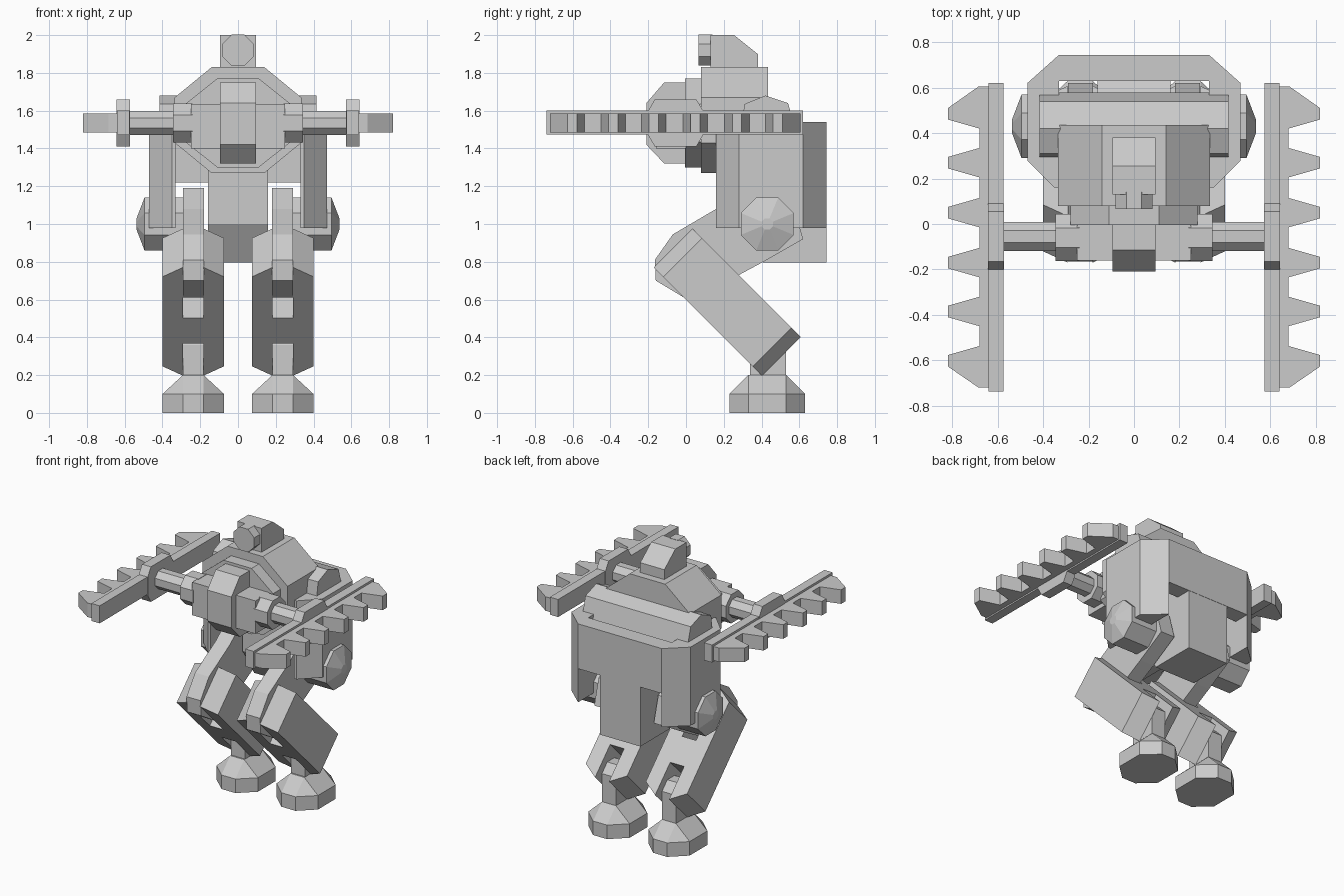
import bpy, bmesh
from math import pi, cos, sin
from mathutils import Vector, Matrix

if "Cube" in bpy.data.objects:
    bpy.data.objects.remove(bpy.data.objects["Cube"])


def finish(name, bm, mirror):
    bmesh.ops.recalc_face_normals(bm, faces=bm.faces)
    me = bpy.data.meshes.new(name)
    bm.to_mesh(me)
    bm.free()
    ob = bpy.data.objects.new(name, me)
    bpy.context.collection.objects.link(ob)
    if mirror:
        m = ob.modifiers.new("mirror", 'MIRROR')
        m.use_mirror_merge = False
    return ob


def prism(name, pts, axis, a, b, mirror=False, matrix=None):
    """Extrude a 2D outline along an axis: x takes (y,z), y takes (x,z), z takes (x,y)."""
    place = {'x': lambda p, t: (t, p[0], p[1]),
             'y': lambda p, t: (p[0], t, p[1]),
             'z': lambda p, t: (p[0], p[1], t)}[axis]
    bm = bmesh.new()
    lo = [bm.verts.new(place(p, a)) for p in pts]
    hi = [bm.verts.new(place(p, b)) for p in pts]
    bm.faces.new(lo)
    bm.faces.new(hi)
    n = len(pts)
    for i in range(n):
        j = (i + 1) % n
        bm.faces.new((lo[i], lo[j], hi[j], hi[i]))
    if matrix:
        bm.transform(matrix)
    return finish(name, bm, mirror)


def hull(name, pts, mirror=False):
    bm = bmesh.new()
    for p in pts:
        bm.verts.new(p)
    bmesh.ops.convex_hull(bm, input=bm.verts)
    bmesh.ops.dissolve_limit(bm, angle_limit=0.02, verts=bm.verts, edges=bm.edges)
    return finish(name, bm, mirror)


def rect(x0, x1, y0, y1):
    return [(x0, y0), (x1, y0), (x1, y1), (x0, y1)]


def octo(cx, cy, w, h, fw, fh):
    """Octagon with half sizes w, h and half flats fw, fh."""
    return [(cx + x, cy + y) for x, y in
            [(fw, h), (w, fh), (w, -fh), (fw, -h), (-fw, -h), (-w, -fh), (-w, fh), (-fw, h)]]


def ring(cx, cy, r):
    return octo(cx, cy, r, r, r * 0.414, r * 0.414)


# Rear shell: hanging side panels and back wall
prism("side_panel", [(.33, .16), (.35, .16), (.47, .28), (.47, .62), (.33, .745)],
      'z', .98, 1.54, True)
prism("back_wall", rect(-.33, .33, .63, .745), 'z', 1.22, 1.54)

# Ridge housing across the top of the shell
prism("top_ridge", [(.29, 1.5), (.31, 1.635), (.42, 1.68), (.54, 1.64), (.58, 1.5)],
      'x', -.415, .415)

# Pelvis
prism("pelvis", [(.28, 1.3), (.28, 1.0), (.41, .795), (.743, .795), (.743, 1.22), (.5, 1.3)],
      'x', -.16, .16)

# Torso drum and stepped front
prism("torso", octo(0, 1.55, .335, .28, .14, .12), 'y', .08, .435)
prism("front_ring", octo(0, 1.535, .28, .235, .11, .1), 'y', -.005, .09)
prism("nose_block", [(-.21, 1.42), (-.115, 1.32), (0, 1.32), (0, 1.75), (-.115, 1.75), (-.21, 1.64)],
      'x', -.095, .095)
prism("shoulder_block", rect(-.25, .25, -.16, 0), 'z', 1.4, 1.635)

# Head and eye
prism("head", [(.13, 1.82), (.13, 2), (.255, 2), (.38, 1.9), (.38, 1.82)], 'x', -.095, .095)
prism("eye", ring(0, 1.92, .082), 'y', .065, .14)

# Arm axles
prism("arm_collar", ring(-.06, 1.535, .103), 'x', .24, .345, True)
prism("arm_rod", ring(-.055, 1.535, .064), 'x', .33, .6, True)

# Toothed arm blades
prism("blade_rail", rect(-.738, .62, 1.475, 1.6), 'x', .575, .64, True)
prism("blade_bracket", octo(-.055, 1.535, .145, .125, .11, .065), 'x', .572, .642, True)
teeth = [.485, .27, .05, -.17, -.385, -.602]
edge = [(.63, .605), (.685, .605)]
for i, y in enumerate(teeth):
    if i > 0:
        edge.append((.68, y + .065))
    edge += [(.82, y + .025), (.82, y - .025)]
    if i < len(teeth) - 1:
        edge.append((.68, y - .065))
edge += [(.685, -.72), (.63, -.72)]
prism("blade_teeth", edge, 'z', 1.485, 1.585, True)

# Hip hubs with shallow conical caps
hull("hip_hub", [(x, y, z) for x, r in ((.28, .14), (.495, .14), (.537, .03))
                 for y, z in ring(.43, 1.0, r)], True)

# Thigh links
prism("thigh", [(.3, 1.19), (.16, 1.08), (-.07, .945), (-.165, .81), (-.16, .7), (-.01, .61),
                (.28, .73), (.41, .8), (.62, .92), (.57, 1.1), (.45, 1.19)],
      'x', .18, .29, True)

# Shins: forked at both ends, tilted 45 degrees
shin = [(.055, 0), (.163, .07), (.163, .74), (.055, .81), (.055, .57), (-.055, .57),
        (-.055, .81), (-.163, .74), (-.163, .07), (-.055, 0), (-.055, .38), (.055, .38)]
tilt = Matrix.Translation((.237, -.17, .77)) @ Matrix.Rotation(-pi / 4, 4, 'X')
prism("shin", shin, 'z', 0, .29, True, tilt)

# Ankles and feet
prism("ankle", [(.34, .18), (.53, .18), (.53, .4), (.47, .46), (.39, .46), (.34, .36)],
      'x', .182, .292, True)
hull("foot", [(x, y, z) for z in (0, .1) for x, y in octo(.237, .43, .163, .2, .055, .1)]
     + [(x, y, .2) for x, y in rect(.182, .292, .33, .53)], True)
